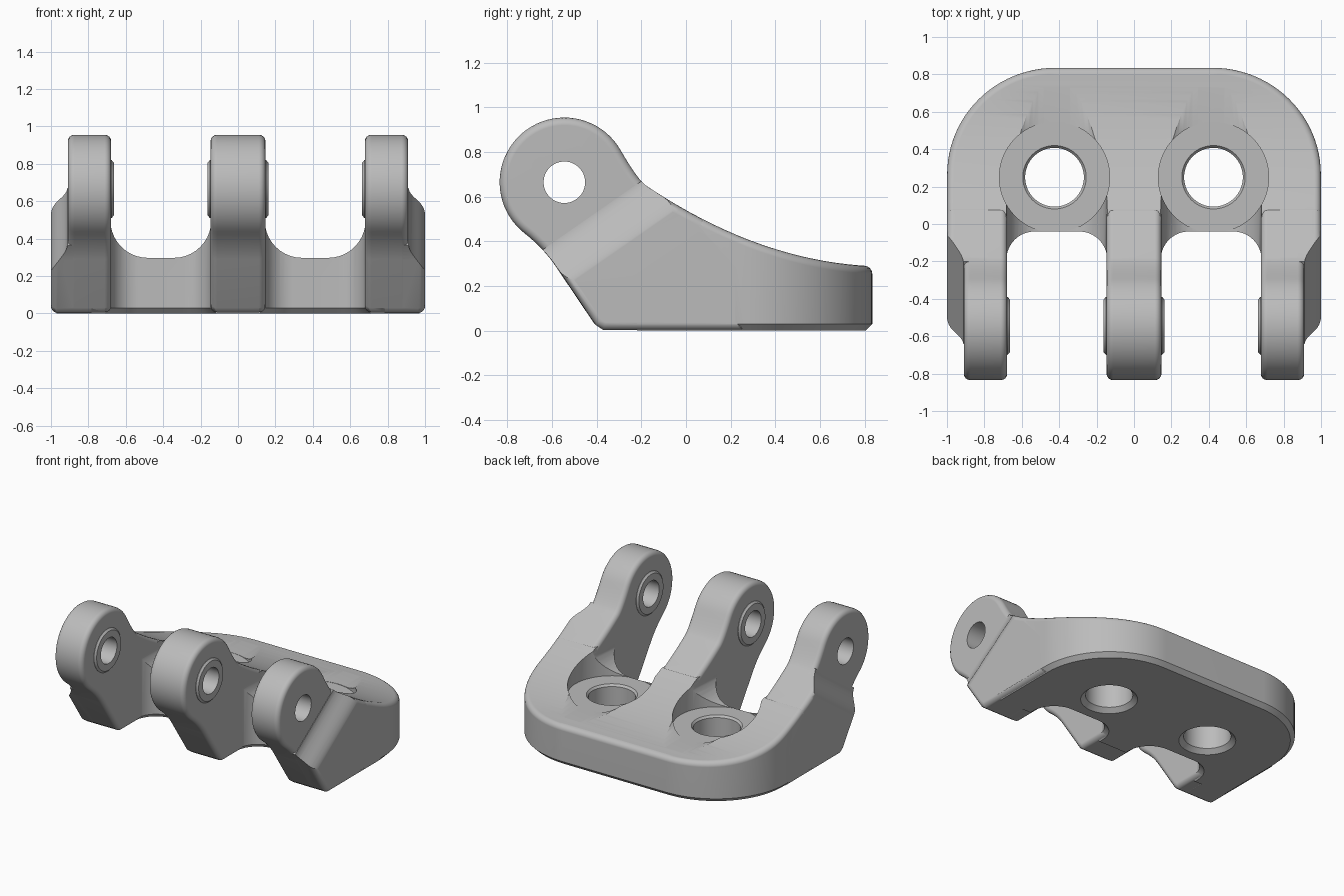
import bpy, bmesh, math
from mathutils import Vector

if "Cube" in bpy.data.objects:
    bpy.data.objects.remove(bpy.data.objects["Cube"], do_unlink=True)

PIVOT = Vector((0, -0.545, 0.665))
HEAD_R = 0.29
SLOT_IN, SLOT_OUT = 0.147, 0.678
HOLE_X, HOLE_Y = 0.425, 0.25
ROUND = 0.035
TAU = math.tau


def make(name, rings, strip_caps=False, bevel=0):
    """Closed solid from a stack of equal rings; optional rounded cap edges."""
    bm = bmesh.new()
    rows = [[bm.verts.new(p) for p in ring] for ring in rings]
    n = len(rows[0])
    for lower, upper in zip(rows, rows[1:]):
        for i in range(n):
            j = (i + 1) % n
            bm.faces.new((lower[i], lower[j], upper[j], upper[i]))
    caps = []
    for row in (rows[0], rows[-1]):
        if strip_caps:
            for i in range(n // 2 - 1):
                bm.faces.new((row[i], row[i + 1], row[n - 2 - i], row[n - 1 - i]))
        else:
            caps.append(bm.faces.new(row))
    bmesh.ops.recalc_face_normals(bm, faces=bm.faces[:])
    if bevel:
        edges = list({e for f in caps for e in f.edges})
        bmesh.ops.bevel(bm, geom=edges, offset=bevel, offset_type='OFFSET', segments=4,
                        profile=0.5, affect='EDGES', clamp_overlap=False)
        bmesh.ops.recalc_face_normals(bm, faces=bm.faces[:])
    mesh = bpy.data.meshes.new(name)
    bm.to_mesh(mesh)
    bm.free()
    obj = bpy.data.objects.new(name, mesh)
    bpy.context.collection.objects.link(obj)
    return obj


def combine(target, tool, operation):
    tool.hide_render = True
    mod = target.modifiers.new("combine", 'BOOLEAN')
    mod.operation = operation
    mod.solver = 'EXACT'
    mod.object = tool
    bpy.context.view_layer.objects.active = target
    bpy.ops.object.modifier_apply(modifier=mod.name)
    bpy.data.objects.remove(tool, do_unlink=True)


def circle(point, r, n=48):
    return [point(r * math.cos(TAU * i / n), r * math.sin(TAU * i / n)) for i in range(n)]


def lathe_x(name, steps):
    return make(name, [circle(lambda u, v: PIVOT + Vector((x, u, v)), r) for x, r in steps])


def lathe_z(name, x, steps):
    return make(name, [circle(lambda u, v: Vector((x + u, HOLE_Y + v, z)), r, 64)
                       for z, r in steps])


def quad_curve(a, b, c, n=8):
    a, b, c = Vector(a), Vector(b), Vector(c)
    return [a * (1 - t) ** 2 + b * 2 * t * (1 - t) + c * t * t
            for t in (i / n for i in range(n + 1))]


def slope(y):
    return 0.288 + 0.311 * (0.9 - y) ** 2


def head_point(deg):
    a = math.radians(deg)
    return (PIVOT.y + HEAD_R * math.cos(a), PIVOT.z + HEAD_R * math.sin(a))


# Side outline of an arm: slanted front, round head, sweeping top
arm_outline = [(0.25, 0.006), (-0.375, 0.006), (-0.41, 0.03)]
arm_outline += quad_curve((-0.585, 0.29), (-0.64, 0.371), head_point(232))
arm_outline += [head_point(232 - 202 * i / 40) for i in range(1, 40)]
arm_outline += quad_curve(head_point(30), (-0.218, 0.678), (-0.18, slope(-0.18)))
arm_outline += [(y, slope(y)) for y in (-0.13, -0.08, -0.03, 0.02, 0.07)]
arm_outline += [(0.25, 0.3)]


def arm(name, x0, x1, dy=0, dz=0):
    return make(name, [[Vector((x, p[0] + dy, p[1] + dz)) for p in arm_outline]
                       for x in (x0, x1)], bevel=ROUND)


# Base: rounded plan with chamfered foot and rounded, sweeping top
plan = [((0.999, y), (1, 0)) for y in (-0.22, -0.07, 0.078, 0.12, 0.17, 0.22)]
for i in range(25):
    a = math.pi / 2 * i / 24
    c, s = math.cos(a), math.sin(a)
    plan.append(((0.42 + 0.579 * c, 0.265 + 0.57 * s), (c, s)))


def base_ring(inset, height):
    half = [(p[0] - n[0] * inset, p[1] - n[1] * inset) for p, n in plan]
    right = [Vector((x, y, height(y))) for x, y in half]
    return right + [Vector((-v.x, v.y, v.z)) for v in reversed(right)]


rings = [base_ring(0.03, lambda y: 0), base_ring(0, lambda y: 0.03)]
for k in range(5):
    a = math.pi / 8 * k
    drop = ROUND * (1 - math.sin(a))
    rings.append(base_ring(ROUND * (1 - math.cos(a)),
                           lambda y: min(slope(y), 0.5) - drop))
bracket = make("mounting_bracket", rings, strip_caps=True)

grey = bpy.data.materials.new("plain_grey")
grey.use_nodes = True
grey.diffuse_color = (0.5, 0.5, 0.5, 1)
grey.node_tree.nodes["Principled BSDF"].inputs["Base Color"].default_value = (0.5, 0.5, 0.5, 1)
bracket.data.materials.append(grey)

# Slots between the arms and the round-bottomed troughs behind them
lo, hi = SLOT_IN - 0.004, SLOT_OUT + 0.004
quarter = [math.pi / 2 * i / 10 for i in range(11)]


def slot_ring(side, z, grow):
    r, end = 0.15 + grow, -0.04
    left = [(lo + 0.15 - r * math.cos(a), end - 0.15 + r * math.sin(a)) for a in quarter]
    right = [(lo + hi - x, y) for x, y in reversed(left)]
    pts = [(lo - grow, -1)] + left + right + [(hi + grow, -1)]
    return [Vector((side * x, y, z)) for x, y in pts]


def trough_ring(side, y):
    left = [(lo + 0.2 - 0.2 * math.cos(a), 0.497 - 0.2 * math.sin(a)) for a in quarter]
    right = [(lo + hi - x, z) for x, z in reversed(left)]
    pts = [(lo, 1.2)] + left + right + [(hi, 1.2)]
    return [Vector((side * x, y, z)) for x, z in pts]


for side in (-1, 1):
    combine(bracket, make("slot_cutter", [slot_ring(side, -0.01, 0.04), slot_ring(side, 0.03, 0),
                                          slot_ring(side, 1.2, 0)]), 'DIFFERENCE')
    combine(bracket, make("trough_cutter", [trough_ring(side, y) for y in (-0.5, 1.2)]),
            'DIFFERENCE')

# Slanted direction along which the outer shoulders step in
ALONG = Vector((0, 0.82, 0.57))
ACROSS = Vector((0, -0.57, 0.82))


def slanted_cutter(name, side, pts):
    return make(name, [[Vector((side * x, 0, 0)) + ACROSS * n + ALONG * t for x, n in pts]
                       for t in (-2, 2)])


# Arms and outer shoulders
combine(bracket, arm("middle_arm", -SLOT_IN, SLOT_IN), 'UNION')
step = [(1.001 - 0.089 * f * f * (3 - 2 * f), 0.46 + 0.21 * f) for f in (i / 12 for i in range(13))]
for side in (-1, 1):
    combine(bracket, arm("outer_arm", side * SLOT_OUT, side * 0.91), 'UNION')
    shoulder = arm("shoulder", side * 0.75, side * 1.0, 0.004, -0.003)
    combine(shoulder, slanted_cutter("shoulder_trim", side,
                                     [(0.5, 0.665), (1.3, 0.665), (1.3, 2), (0.5, 2)]), 'DIFFERENCE')
    combine(bracket, shoulder, 'UNION')
    combine(bracket, slanted_cutter("shoulder_step", side,
                                    step + [(0.912, 2), (1.3, 2), (1.3, 0.46)]), 'DIFFERENCE')

# Raised rings around the pivot bore
combine(bracket, lathe_x("middle_ring", [(-0.162, 0.142), (-0.15, 0.155),
                                         (0.15, 0.155), (0.162, 0.142)]), 'UNION')
for side in (-1, 1):
    combine(bracket, lathe_x("outer_ring", [(side * 0.664, 0.142), (side * 0.676, 0.155),
                                            (side * 0.8, 0.155)]), 'UNION')

# Bolt seats, bolt holes and pivot bore
for side in (-1, 1):
    x = side * HOLE_X
    combine(bracket, lathe_z("seat_cutter", x, [(0.295, 0.295), (1.2, 0.295)]), 'DIFFERENCE')
    combine(bracket, lathe_z("bolt_hole_cutter", x, [(-0.01, 0.2), (0.03, 0.157), (0.28, 0.157),
                                                     (0.31, 0.182)]), 'DIFFERENCE')
combine(bracket, lathe_x("bore_cutter", [(-1.2, 0.093), (1.2, 0.093)]), 'DIFFERENCE')

# Smooth shading with crisp edges
bpy.ops.object.select_all(action='DESELECT')
bracket.select_set(True)
bpy.context.view_layer.objects.active = bracket
bpy.ops.object.shade_smooth_by_angle(angle=math.radians(30))
weighted = bracket.modifiers.new("even_shading", 'WEIGHTED_NORMAL')
weighted.keep_sharp = True
